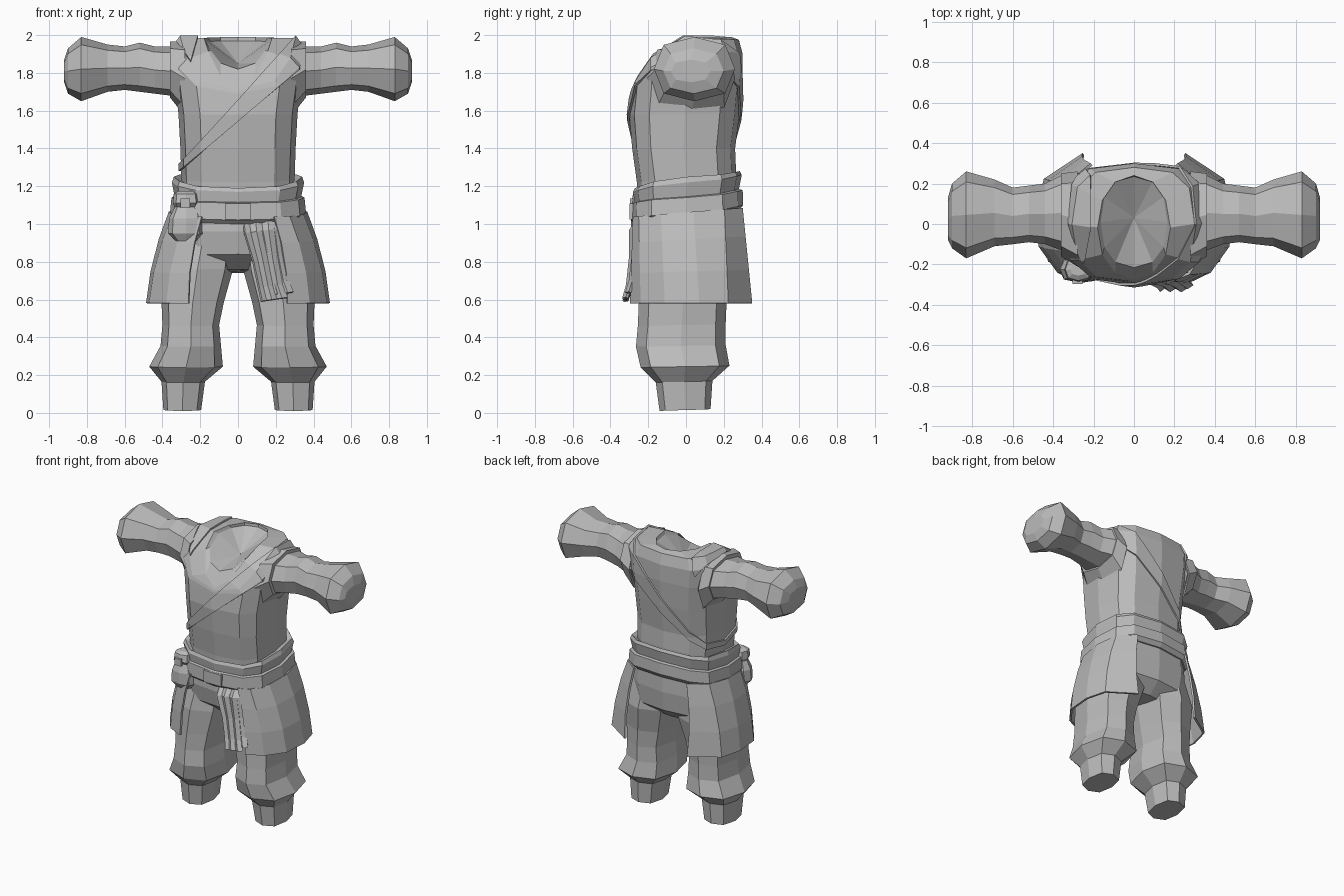
import bpy, bmesh
from math import sin, cos, tau, copysign
from mathutils import Vector

cube = bpy.data.objects.get("Cube")
if cube:
    bpy.data.objects.remove(cube, do_unlink=True)

cloth = bpy.data.materials.new("grey_cloth")
cloth.use_nodes = True
grey = (0.5, 0.5, 0.5, 1)
cloth.diffuse_color = grey
cloth.node_tree.nodes["Principled BSDF"].inputs["Base Color"].default_value = grey


def finish(name, bm, thickness=0):
    mesh = bpy.data.meshes.new(name)
    bm.to_mesh(mesh)
    bm.free()
    mesh.materials.append(cloth)
    ob = bpy.data.objects.new(name, mesh)
    bpy.context.collection.objects.link(ob)
    if thickness:
        mod = ob.modifiers.new("thickness", 'SOLIDIFY')
        mod.thickness = thickness
        mod.offset = 0
    return ob


def power(v, p):
    return copysign(abs(v) ** p, v)


def body_ring(w, yf, yb, zf, zm, zb, p=0.65, cx=0, n=12):
    """Rounded ring with separate heights at front, side and back."""
    pts = []
    for i in range(n):
        a = tau * i / n
        t = power(cos(a), p)
        z = zm + ((zf if t > 0 else zb) - zm) * t * t
        pts.append(Vector((cx + w * power(sin(a), p), (yf + yb) / 2 - t * (yb - yf) / 2, z)))
    return pts


def arm_ring(x, yf, yb, lo, hi, n=8, p=0.8):
    return [Vector((x, (yf + yb) / 2 + (yb - yf) / 2 * power(sin(tau * i / n), p),
                    (lo + hi) / 2 + (hi - lo) / 2 * power(cos(tau * i / n), p))) for i in range(n)]


def skin(rings, closed=True, tip=None):
    """Join rings of points; closed rings are capped, or end in a tip."""
    bm = bmesh.new()
    rows = [[bm.verts.new(p) for p in r] for r in rings]
    n = len(rows[0])
    for a, b in zip(rows, rows[1:]):
        for i in range(n if closed else n - 1):
            j = (i + 1) % n
            bm.faces.new((a[i], a[j], b[j], b[i]))
    if closed:
        bm.faces.new(rows[0])
        if tip:
            top = bm.verts.new(tip)
            for i in range(n):
                bm.faces.new((rows[-1][i], rows[-1][(i + 1) % n], top))
        else:
            bm.faces.new(rows[-1])
    bmesh.ops.recalc_face_normals(bm, faces=bm.faces)
    bm.normal_update()
    return bm


def flipped(rings, side):
    return [[Vector((p.x * side, p.y, p.z)) for p in r] for r in rings]


# Tunic with V neck and inner shirt
tunic = [body_ring(*r) for r in (
    (.30, -.255, .26, 1.12, 1.14, 1.16),
    (.30, -.26, .265, 1.22, 1.24, 1.28),
    (.305, -.285, .26, 1.4, 1.4, 1.4),
    (.315, -.30, .285, 1.58, 1.58, 1.6),
    (.335, -.29, .30, 1.66, 1.76, 1.78),
    (.345, -.285, .30, 1.69, 1.92, 1.9),
    (.30, -.28, .28, 1.705, 1.985, 1.975),
    (.18, -.275, .24, 1.72, 1.985, 1.99, .95))]
shirt_edge = body_ring(.165, -.215, .235, 1.82, 1.965, 1.97, .85)
finish("tunic", skin(tunic + [shirt_edge], tip=(0, .03, 1.85)))


def overlay(name, planes, lift=0.008):
    """Layer of cloth following the tunic, trimmed by planes."""
    bm = skin(tunic)
    for v, n in [(v, v.normal.copy()) for v in bm.verts]:
        v.co += n * lift
    caps = [f for f in bm.faces if len(f.verts) > 4]
    bmesh.ops.delete(bm, geom=caps, context='FACES')
    for co, no in planes:
        geom = bm.verts[:] + bm.edges[:] + bm.faces[:]
        bmesh.ops.bisect_plane(bm, geom=geom, plane_co=co, plane_no=no, clear_inner=True)
    finish(name, bm, 0.012)


overlay("diagonal_wrap", [((-.31, 0, 1.28), (-.85, 0, 1)), ((.12, 0, 1.79), (1.1, 0, -1))])
overlay("right_lapel", [((-.25, 0, 1.86), (1.45, 0, 1)), ((-.25, 0, 1.86), (-3.5, 0, 1))])

# Belt with raised upper rim
finish("belt", skin([body_ring(*r) for r in (
    (.34, -.27, .28, 1.00, 1.04, 1.07),
    (.36, -.292, .303, 1.02, 1.06, 1.10),
    (.352, -.288, .30, 1.11, 1.14, 1.18),
    (.335, -.272, .28, 1.115, 1.145, 1.185),
    (.35, -.28, .295, 1.17, 1.22, 1.26),
    (.34, -.27, .285, 1.19, 1.25, 1.28),
    (.295, -.25, .25, 1.17, 1.23, 1.25))]))

# Buckle plate
bm = bmesh.new()
bmesh.ops.create_cube(bm, size=1)
bmesh.ops.scale(bm, vec=(.14, .02, .085), verts=bm.verts)
bmesh.ops.translate(bm, vec=(0, -.289, 1.067), verts=bm.verts)
finish("belt_buckle", bm)

# Trouser seat
finish("trouser_seat", skin([body_ring(*r) for r in (
    (.33, -.26, .27, 1.08, 1.08, 1.1),
    (.335, -.265, .275, .96, .96, .96),
    (.32, -.24, .26, .84, .82, .82),
    (.16, -.14, .17, .76, .74, .74))]))

leg = [body_ring(w, yf, yb, z, z + .005, z + .01, .75, cx, 8) for cx, w, yf, yb, z in (
    (.18, .16, -.22, .23, .95),
    (.215, .19, -.25, .25, .76),
    (.24, .165, -.25, .215, .58),
    (.25, .15, -.255, .21, .46),
    (.25, .16, -.265, .21, .35),
    (.275, .195, -.24, .23, .24),
    (.29, .115, -.16, .14, .16),
    (.295, .10, -.14, .13, .01))]

arm = [arm_ring(*r) for r in (
    (.27, -.18, .25, 1.60, 1.94),
    (.36, -.13, .24, 1.68, 1.94),
    (.44, -.10, .20, 1.69, 1.94),
    (.52, -.09, .19, 1.70, 1.96),
    (.60, -.10, .18, 1.71, 1.94),
    (.69, -.11, .22, 1.70, 1.95),
    (.83, -.17, .26, 1.65, 1.99),
    (.90, -.12, .20, 1.69, 1.93),
    (.92, -.08, .13, 1.75, 1.87))]
armhole = [arm_ring(.28, -.21, .26, 1.57, 1.97), arm_ring(.36, -.16, .25, 1.67, 1.965)]

# Side skirt outline, front edge to back edge
skirt_top = [(.19, -.275), (.27, -.245), (.34, -.13), (.36, .04), (.325, .2), (.21, .295)]
skirt_hem = [(.26, -.29), (.375, -.235), (.465, -.11), (.48, .07), (.44, .22), (.25, .345)]
skirt = []
for t in (0, .3, .65, 1):
    row = []
    for (ax, ay), (bx, by) in zip(skirt_top, skirt_hem):
        bulge = .02 * t * (1 - t) * 4
        row.append(Vector((ax + (bx - ax) * t + bulge, ay + (by - ay) * t,
                           (1.06 + .08 * ay) * (1 - t) + .58 * t)))
    skirt.append(row)

for side, label in ((1, "left"), (-1, "right")):
    finish(label + "_trouser_leg", skin(flipped(leg, side)))
    finish(label + "_sleeve", skin(flipped(arm, side)))
    finish(label + "_armhole_trim", skin(flipped(armhole, side)))
    finish(label + "_skirt_panel", skin(flipped(skirt, side), closed=False), 0.014)

# Pleated sash end hanging from the belt, in two layers
for name, shift, length in (("sash_end_front", 0, 1), ("sash_end_back", .03, .93)):
    rows = []
    for x, w, y, z in ((.03, .16, -.25, 1.01), (.035, .16, -.295, .95), (.08, .13, -.295, .8),
                       (.11, .125, -.31, .66), (.125, .135, -.33, .59)):
        z = 1 - (1 - z) * length
        rows.append([Vector((x + shift + w * i / 5, y + shift / 2 + (.018 if i % 2 else 0),
                             z + .004 * i)) for i in range(6)])
    finish(name, skin(rows, closed=False), 0.016)

# Belt pouch with flap and clasp
finish("belt_pouch", skin([body_ring(w, -.225 - d, -.225 + d, z, z, z, .8, -.275, 8) for w, d, z in (
    (.055, .04, .91), (.095, .065, .95), (.09, .065, 1.03), (.06, .045, 1.09),
    (.07, .065, 1.11), (.065, .055, 1.16), (.04, .03, 1.175))]))
bm = bmesh.new()
bmesh.ops.create_cube(bm, size=1)
bmesh.ops.scale(bm, vec=(.05, .02, .05), verts=bm.verts)
bmesh.ops.translate(bm, vec=(-.28, -.287, 1.11), verts=bm.verts)
finish("pouch_clasp", bm)
